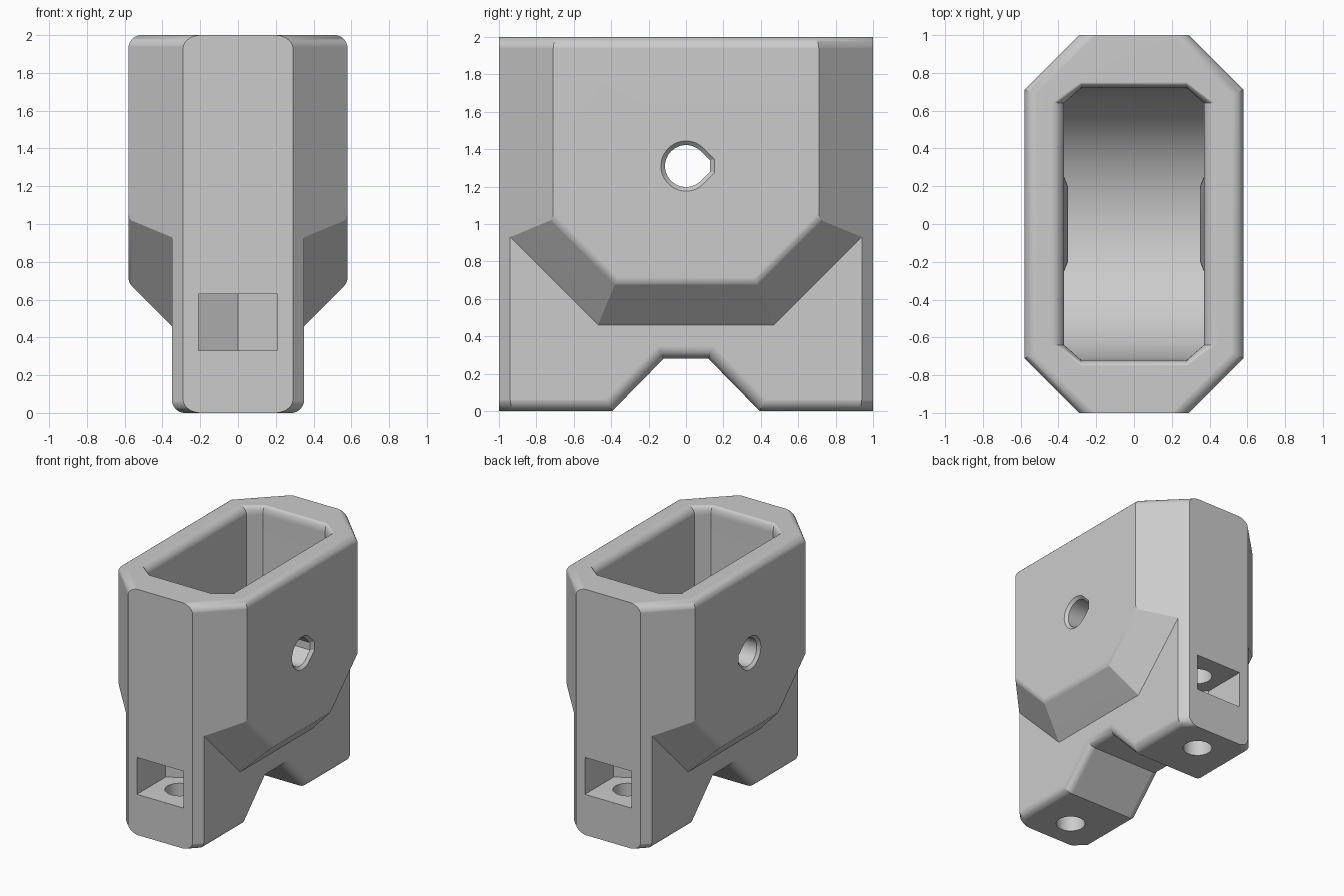
import bpy, bmesh
from math import sin, cos, pi, sqrt
from mathutils import Vector

cube = bpy.data.objects.get("Cube")
if cube:
    bpy.data.objects.remove(cube)

grey = bpy.data.materials.new("matte_grey")
grey.use_nodes = True
grey.diffuse_color = (0.6, 0.6, 0.6, 1)
grey.node_tree.nodes["Principled BSDF"].inputs["Base Color"].default_value = (0.6, 0.6, 0.6, 1)

ROUND = 0.07      # edge rounding
AXLE_Z = 1.31     # height of cross hole and pocket floor centre


def finish(bm, name):
    bmesh.ops.recalc_face_normals(bm, faces=bm.faces)
    mesh = bpy.data.meshes.new(name)
    bm.to_mesh(mesh)
    bm.free()
    mesh.materials.append(grey)
    obj = bpy.data.objects.new(name, mesh)
    bpy.context.collection.objects.link(obj)
    return obj


def trim(bm, planes):
    """Keep only what lies inside every (normal, distance) plane, capping each cut."""
    for n, d in planes:
        geom = bm.verts[:] + bm.edges[:] + bm.faces[:]
        bmesh.ops.bisect_plane(bm, geom=geom, dist=1e-6, plane_co=n * d, plane_no=n, clear_outer=True)
        bmesh.ops.holes_fill(bm, edges=[e for e in bm.edges if e.is_boundary])


def convex(name, planes):
    bm = bmesh.new()
    bmesh.ops.create_cube(bm, size=6)
    trim(bm, planes)
    return finish(bm, name)


def loft(rings):
    bm = bmesh.new()
    rows = [[bm.verts.new(p) for p in ring] for ring in rings]
    count = len(rows[0])
    for a, b in zip(rows, rows[1:]):
        for i in range(count):
            j = (i + 1) % count
            bm.faces.new((a[i], a[j], b[j], b[i]))
    bm.faces.new(rows[0])
    bm.faces.new(rows[-1])
    bmesh.ops.recalc_face_normals(bm, faces=bm.faces)
    return bm


def plane(x, y, z, d):
    v = Vector((x, y, z))
    return v.normalized(), d / v.length


def fillet(p, q, steps=8):
    """Planes tangent to the round between two planes."""
    angle = p[0].angle(q[0])
    out = []
    for i in range(1, steps):
        a = sin(angle * (1 - i / steps)) / sin(angle)
        b = sin(angle * i / steps) / sin(angle)
        out.append((p[0] * a + q[0] * b, (p[1] - ROUND) * a + (q[1] - ROUND) * b + ROUND))
    return out


def combine(target, tool, operation):
    mod = target.modifiers.new("combine", 'BOOLEAN')
    mod.object, mod.operation, mod.solver = tool, operation, 'EXACT'
    bpy.context.view_layer.objects.active = target
    bpy.ops.object.modifier_apply(modifier=mod.name)
    bpy.data.objects.remove(tool)


SIGNS = (-1, 1)
ends = [plane(0, s, 0, 1) for s in SIGNS]
corners = [plane(s, t, 0, 1.29) for s in SIGNS for t in SIGNS]

# Wide upper housing with sloping underside
top = plane(0, 0, 1, 2)
sides = [plane(s, 0, 0, 0.58) for s in SIGNS]
planes = ends + corners + sides + [top, plane(0, 0, -1, -0.46)]
for side in sides + corners:
    planes += fillet(side, top)
for s, side in zip(SIGNS, sides):
    slopes = [plane(s, 0, -1, 0.35 - 0.46)]
    slopes += [plane(sqrt(2) * s, t, -1, 0.35 * sqrt(2) + 0.01) for t in SIGNS]
    for slope in slopes:
        planes += [slope] + fillet(side, slope, 5)
body = convex("housing", planes)

# Narrow base
bottom = plane(0, 0, -1, 0)
sides = [plane(s, 0, 0, 0.35) for s in SIGNS]
planes = ends + corners + sides + [bottom, plane(0, 0, 1, 1.2)]
for side in sides + corners:
    planes += fillet(side, bottom)
combine(body, convex("base", planes), 'UNION')

# Arched notch between the feet, with rounded mouth
arc = [i * pi / 16 for i in range(9)]
half = [(0.35 - ROUND + ROUND * sin(t), ROUND * (1 - cos(t))) for t in arc] + [(0.45, ROUND)]
stations = [(-x, d) for x, d in reversed(half)] + half
rings = []
for x, d in stations:
    low, high = 0.59 + 1.414 * d, 0.12 + 0.414 * d
    rings.append([(x, -low, -0.2), (x, low, -0.2), (x, high, 0.28 + d), (x, -high, 0.28 + d)])
combine(body, finish(loft(rings), "notch_cutter"), 'DIFFERENCE')

# Deep pocket with flared mouth and round floor
rings = []
for z, d in [(0.3, 0)] + [(2 - ROUND + ROUND * sin(t), ROUND * (1 - cos(t))) for t in arc] + [(2.1, ROUND)]:
    a, b = 0.37 + d, 0.72 + 0.43 * d
    rings.append([(a, -0.64, z), (a, 0.64, z), (0.28, b, z), (-0.28, b, z),
                  (-a, 0.64, z), (-a, -0.64, z), (-0.28, -b, z), (0.28, -b, z)])
bm = loft(rings)
floor = []
for i in range(1, 24):
    t = pi * i / 24
    floor.append(plane(0, cos(t), -sin(t), 0.72 - sin(t) * AXLE_Z))
trim(bm, floor)
combine(body, finish(bm, "pocket_cutter"), 'DIFFERENCE')


def disc(x, r):
    return [(x, r * cos(k * pi / 24), AXLE_Z + r * sin(k * pi / 24)) for k in range(48)]


def teardrop(x, r):
    pts = [(x, r * cos(k * pi / 24), AXLE_Z + r * sin(k * pi / 24)) for k in range(6, 43)]
    return pts + [(x, 1.14 * r, AXLE_Z - 0.27 * r), (x, 1.14 * r, AXLE_Z + 0.27 * r)]


# Raised washers inside the pocket, around the cross hole
for s in SIGNS:
    rings = [disc(s * x, r) for x, r in ((0.45, 0.25), (0.37, 0.25), (0.35, 0.2))]
    combine(body, finish(loft(rings), "washer"), 'UNION')

# Cross hole with chamfered mouths
rings = [teardrop(x, r) for x, r in ((-0.62, 0.174), (-0.558, 0.112), (0.558, 0.112), (0.62, 0.174))]
combine(body, finish(loft(rings), "cross_hole_cutter"), 'DIFFERENCE')

# Nut slots at both ends, and the bolt holes through the feet
for s in SIGNS:
    outline = [(0.21, 1.1), (-0.21, 1.1), (-0.21, 0.63), (0, 0.51), (0.21, 0.63)]
    rings = [[(x, s * y, z) for x, y in outline] for z in (0.33, 0.63)]
    combine(body, finish(loft(rings), "nut_slot_cutter"), 'DIFFERENCE')
    rings = [[(0.11 * cos(k * pi / 18), s * 0.75 + 0.11 * sin(k * pi / 18), z) for k in range(36)]
             for z in (-0.1, 0.8)]
    combine(body, finish(loft(rings), "bolt_hole_cutter"), 'DIFFERENCE')

# Merge leftover seams on flat faces, then shade
bm = bmesh.new()
bm.from_mesh(body.data)
bmesh.ops.remove_doubles(bm, verts=bm.verts, dist=1e-5)
bmesh.ops.dissolve_limit(bm, angle_limit=0.005, verts=bm.verts, edges=bm.edges)
bm.to_mesh(body.data)
bm.free()
bpy.ops.object.select_all(action='DESELECT')
body.select_set(True)
bpy.context.view_layer.objects.active = body
bpy.ops.object.shade_smooth_by_angle(angle=0.44)
weighted = body.modifiers.new("weighted_normals", 'WEIGHTED_NORMAL')
weighted.keep_sharp = True
